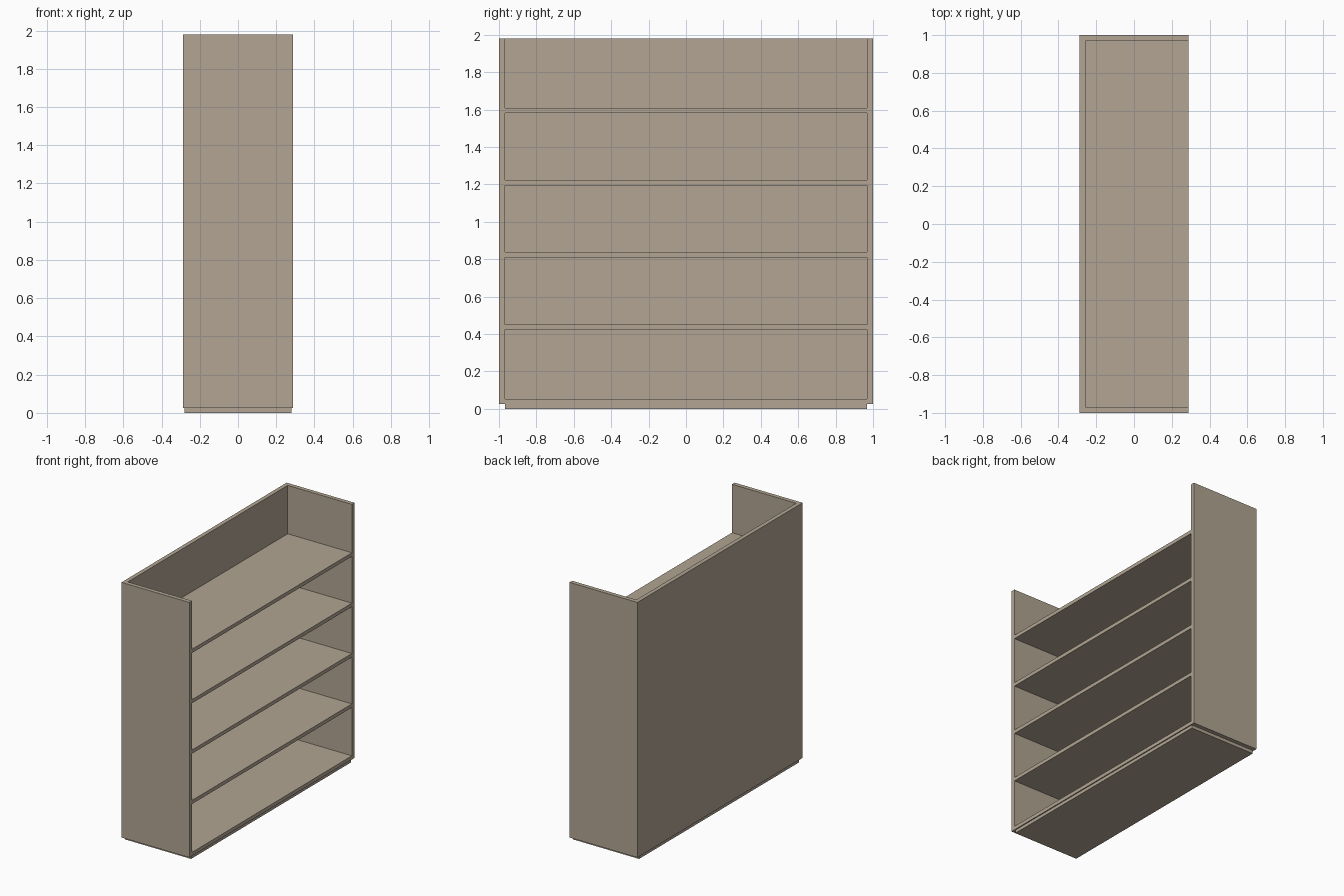
import bpy

cube = bpy.data.objects.get("Cube")
if cube:
    bpy.data.objects.remove(cube, do_unlink=True)

# Single warm taupe finish
taupe = bpy.data.materials.new("warm_taupe")
taupe.use_nodes = True
colour = (0.445, 0.378, 0.293, 1)
taupe.diffuse_color = colour
taupe.node_tree.nodes["Principled BSDF"].inputs["Base Color"].default_value = colour

HALF_DEPTH, HALF_WIDTH, HEIGHT = 0.288, 1.0, 1.98
BOARD, FLOOR = 0.032, 0.025
SHELF = 0.028


def board(name, low, high):
    """Flat-faced box spanning two opposite corners."""
    centre = [(a + b) / 2 for a, b in zip(low, high)]
    bpy.ops.mesh.primitive_cube_add(size=1, location=centre)
    obj = bpy.context.object
    obj.name = name
    obj.scale = [b - a for a, b in zip(low, high)]
    bpy.ops.object.transform_apply(location=False, rotation=False, scale=True)
    obj.data.materials.append(taupe)
    return obj


inner = HALF_WIDTH - BOARD
back_face = BOARD - HALF_DEPTH

# Side panels
board("right_side_panel", (-HALF_DEPTH, -HALF_WIDTH, FLOOR), (HALF_DEPTH, -inner, HEIGHT))
board("left_side_panel", (-HALF_DEPTH, inner, FLOOR), (HALF_DEPTH, HALF_WIDTH, HEIGHT))

# Back panel
board("back_panel", (-HALF_DEPTH, -inner, FLOOR), (back_face, inner, HEIGHT))

# Evenly spaced shelves, the lowest forming the floor
shelf_bottoms = [FLOOR] + [0.423 + 0.386 * i for i in range(4)]
for i, z in enumerate(shelf_bottoms):
    name = f"shelf_{i}" if i else "floor_board"
    board(name, (back_face, -inner, z), (HALF_DEPTH, inner, z + SHELF))

# Recessed plinth
board("plinth", (-0.28, -inner, 0), (0.28, inner, FLOOR))
